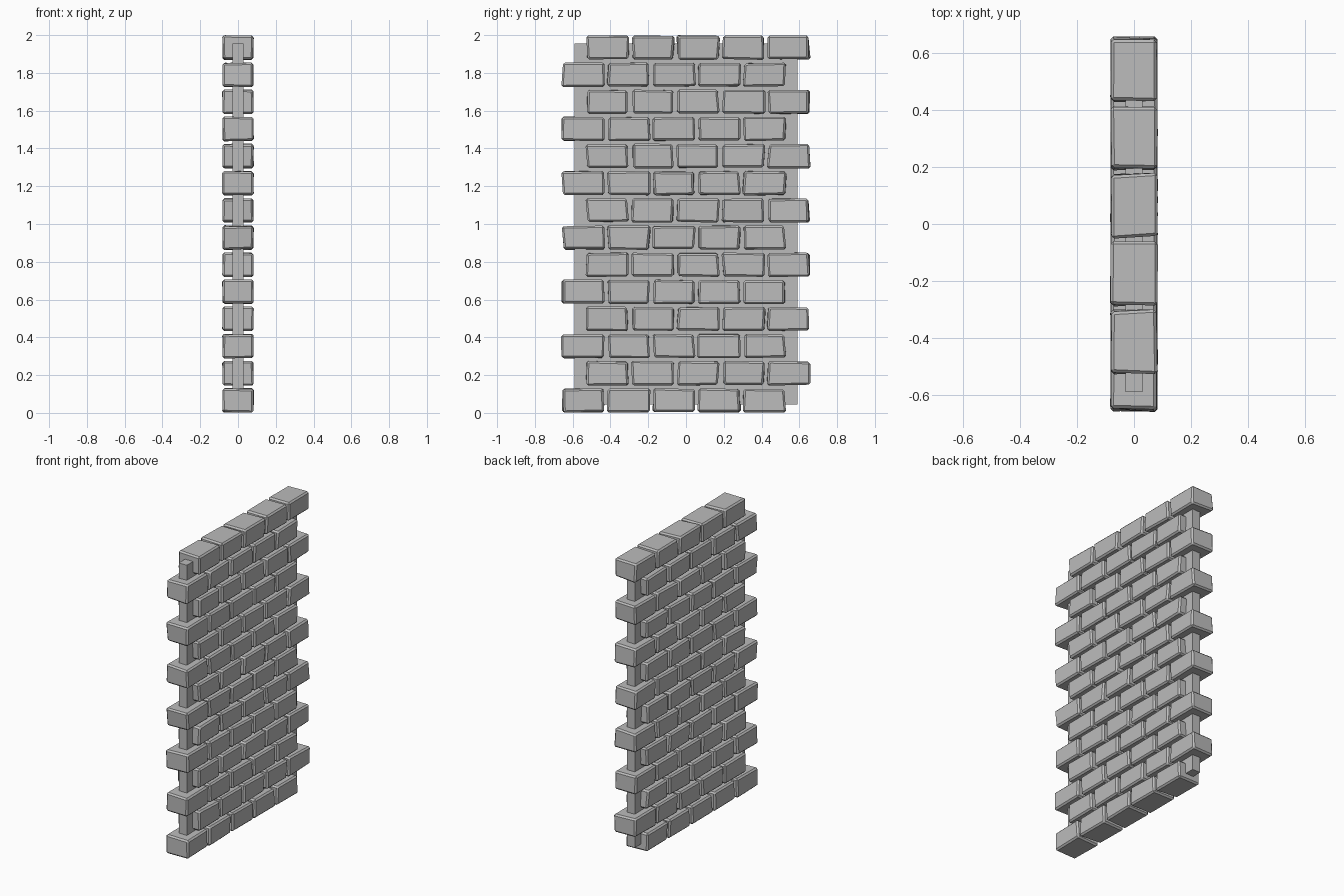
import bpy, bmesh, random
from mathutils import Vector

if "Cube" in bpy.data.objects:
    bpy.data.objects.remove(bpy.data.objects["Cube"])

random.seed(7)

stone = bpy.data.materials.new("grey_stone")
stone.diffuse_color = (0.5, 0.5, 0.5, 1.0)
stone.use_nodes = True
stone.node_tree.nodes["Principled BSDF"].inputs["Base Color"].default_value = stone.diffuse_color

COURSES, BRICKS = 14, 5
HALF = Vector((0.084, 0.117, 0.066))      # half size of a brick
WEAR = Vector((0.006, 0.015, 0.007))      # how far a corner may be pulled in
PITCH_Y = 0.24
PITCH_Z = (2.0 - 2 * HALF.z) / (COURSES - 1)


def finish(bm, name):
    bmesh.ops.recalc_face_normals(bm, faces=bm.faces)
    mesh = bpy.data.meshes.new(name)
    bm.to_mesh(mesh)
    bm.free()
    mesh.materials.append(stone)
    obj = bpy.data.objects.new(name, mesh)
    bpy.context.collection.objects.link(obj)
    return obj


def add_brick(bm, centre):
    """Cube with uneven corners and chamfered edges."""
    verts = bmesh.ops.create_cube(bm, size=2.0)["verts"]
    for v in verts:
        v.co = Vector([centre[i] + v.co[i] * (HALF[i] - random.uniform(0, WEAR[i]))
                       for i in range(3)])
    edges = list({e for v in verts for e in v.link_edges})
    bmesh.ops.bevel(bm, geom=edges, offset=0.01, segments=1,
                    profile=0.5, affect='EDGES')


# Brick courses, alternately shifted to either end
for row in range(COURSES):
    bm = bmesh.new()
    shift = -0.064 if row % 2 == 0 else 0.064
    for i in range(BRICKS):
        y = (i - (BRICKS - 1) / 2) * PITCH_Y + shift
        add_brick(bm, Vector((0, y, HALF.z + row * PITCH_Z)))
    finish(bm, f"brick_course_{row + 1:02d}")

# Thin mortar slab inside the wall
bm = bmesh.new()
for v in bmesh.ops.create_cube(bm, size=1.0)["verts"]:
    v.co = Vector((v.co.x * 0.06, v.co.y * 1.18, v.co.z * 1.91 + 1.0))
finish(bm, "mortar_core")
